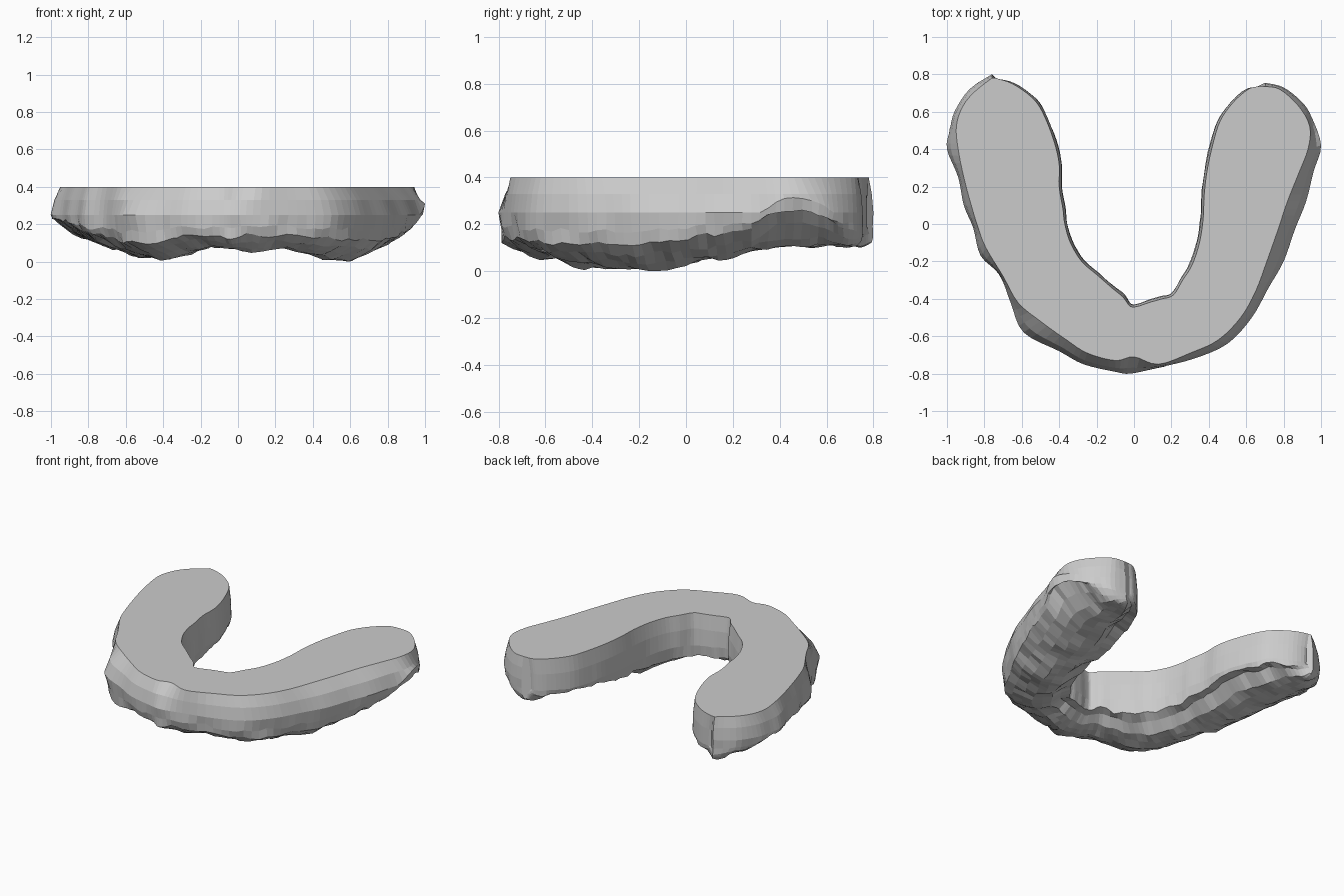
import bpy, bmesh, math
from mathutils import Vector, noise

TOP = 0.40
SUB = 4   # slices between stations

# Outlines from left tip, around the front, to right tip
outer_top = [(-.76,.78),(-.86,.70),(-.92,.62),(-.95,.52),(-.94,.40),(-.91,.25),(-.87,.10),(-.83,-.03),
             (-.79,-.13),(-.70,-.28),(-.62,-.42),(-.50,-.52),(-.36,-.62),(-.25,-.69),(-.10,-.73),(0,-.71),
             (.13,-.75),(.30,-.69),(.45,-.62),(.57,-.50),(.65,-.36),(.71,-.20),(.77,-.03),(.82,.12),
             (.88,.27),(.93,.40),(.94,.52),(.88,.63),(.78,.72),(.70,.735)]
outer_low = [(-.76,.80),(-.88,.72),(-.96,.60),(-.985,.50),(-1,.40),(-.94,.25),(-.91,.10),(-.86,-.02),
             (-.82,-.17),(-.72,-.27),(-.66,-.42),(-.59,-.58),(-.40,-.68),(-.27,-.75),(-.10,-.79),(-.02,-.80),
             (.12,-.77),(.32,-.72),(.50,-.64),(.63,-.50),(.72,-.34),(.80,-.20),(.86,-.03),(.92,.12),
             (.96,.28),(1,.42),(.95,.57),(.90,.65),(.80,.73),(.70,.755)]
inner_top = [(-.74,.78),(-.65,.75),(-.55,.68),(-.49,.60),(-.43,.45),(-.40,.32),(-.40,.20),(-.38,.08),
             (-.37,0),(-.34,-.10),(-.28,-.20),(-.20,-.27),(-.12,-.34),(-.06,-.39),(-.02,-.44),(.02,-.44),
             (.08,-.42),(.15,-.40),(.21,-.38),(.26,-.30),(.31,-.22),(.35,-.10),(.37,.03),(.375,.15),
             (.39,.28),(.42,.42),(.46,.55),(.53,.65),(.61,.72),(.66,.735)]
# Height of the outer rim and of the underside ridge at each station
rim_z = [.15,.17,.19,.21,.22,.20,.19,.17,.15,.13,.11,.10,.11,.13,.14,.13,.14,.14,.12,.11,
         .11,.11,.13,.15,.19,.28,.26,.20,.17,.15]
ridge_z = [.12,.10,.10,.10,.11,.10,.08,.06,.05,.03,.02,.02,.05,.08,.07,.06,.06,.07,.05,.03,
           .02,.01,.03,.05,.08,.10,.11,.10,.10,.12]


def spline(values, i, t):
    """Catmull-Rom value on segment i."""
    n = len(values) - 1
    a, b, c, d = (values[min(max(i + k, 0), n)] for k in (-1, 0, 1, 2))
    return (b * 2 + (c - a) * t + (a * 2 - b * 5 + c * 4 - d) * t * t
            + (b * 3 - a - c * 3 + d) * t ** 3) * 0.5


def section(ot, ol, it, rim, ridge, fade):
    """One cross-section: outer wall, rough underside, inner wall."""
    d = it - ol
    lip = d.normalized() * 0.015
    width = min(1.0, d.length / 0.3)

    def at(p, z):
        return Vector((p.x, p.y, z))
    pts = [at(ot, TOP), at(ot.lerp(ol, .65), .33), at(ol, max(.25, rim + .03)),
           at(ol.lerp(ot, .15), (rim + .25) / 2 - .01),
           at(ol + d * .05, rim)]
    for t, w in ((.18, .45), (.32, .8), (.46, 1), (.60, 1), (.74, .92), (.88, .7)):
        pts.append(at(ol + d * t, rim + (ridge - rim) * w + (0.03 if t > .8 else 0)))
    pts += [at(it + lip * .4, max(ridge + .06, .11)), at(it + lip, .19),
            at(it + lip * .8, .30), at(it, TOP)]
    for k in range(3, len(pts) - 2):      # chewed, uneven surface
        amount = (0.022 if k < 12 else 0.008) * width
        v = noise.noise_vector(pts[k] * 9) + noise.noise_vector(pts[k] * 21) * .5
        pts[k] += Vector((v.x * .5, v.y * .5, v.z)) * amount
        pts[k].z = max(pts[k].z, 0)
    return pts


V2 = lambda pts: [Vector(p) for p in pts]
OT, OL, IT = V2(outer_top), V2(outer_low), V2(inner_top)
bm = bmesh.new()
rings = []
last = len(OT) - 1
for s in range(last * SUB + 1):
    i = min(s // SUB, last - 1)
    t = s / SUB - i
    vals = [spline(c, i, t) for c in (OT, OL, IT, rim_z, ridge_z)]
    rings.append([bm.verts.new(p) for p in section(*vals, 1)])

# Skin neighbouring sections, flat top included, and cap the tips
n = len(rings[0])
for a, b in zip(rings, rings[1:]):
    for k in range(n):
        q = (k + 1) % n
        bm.faces.new((a[k], a[q], b[q], b[k]))
bm.faces.new(rings[0])
bm.faces.new(rings[-1][::-1])
bmesh.ops.recalc_face_normals(bm, faces=bm.faces)

mesh = bpy.data.meshes.new("dental_arch")
bm.to_mesh(mesh)
bm.free()
arch = bpy.data.objects.new("dental_arch", mesh)
bpy.context.collection.objects.link(arch)
